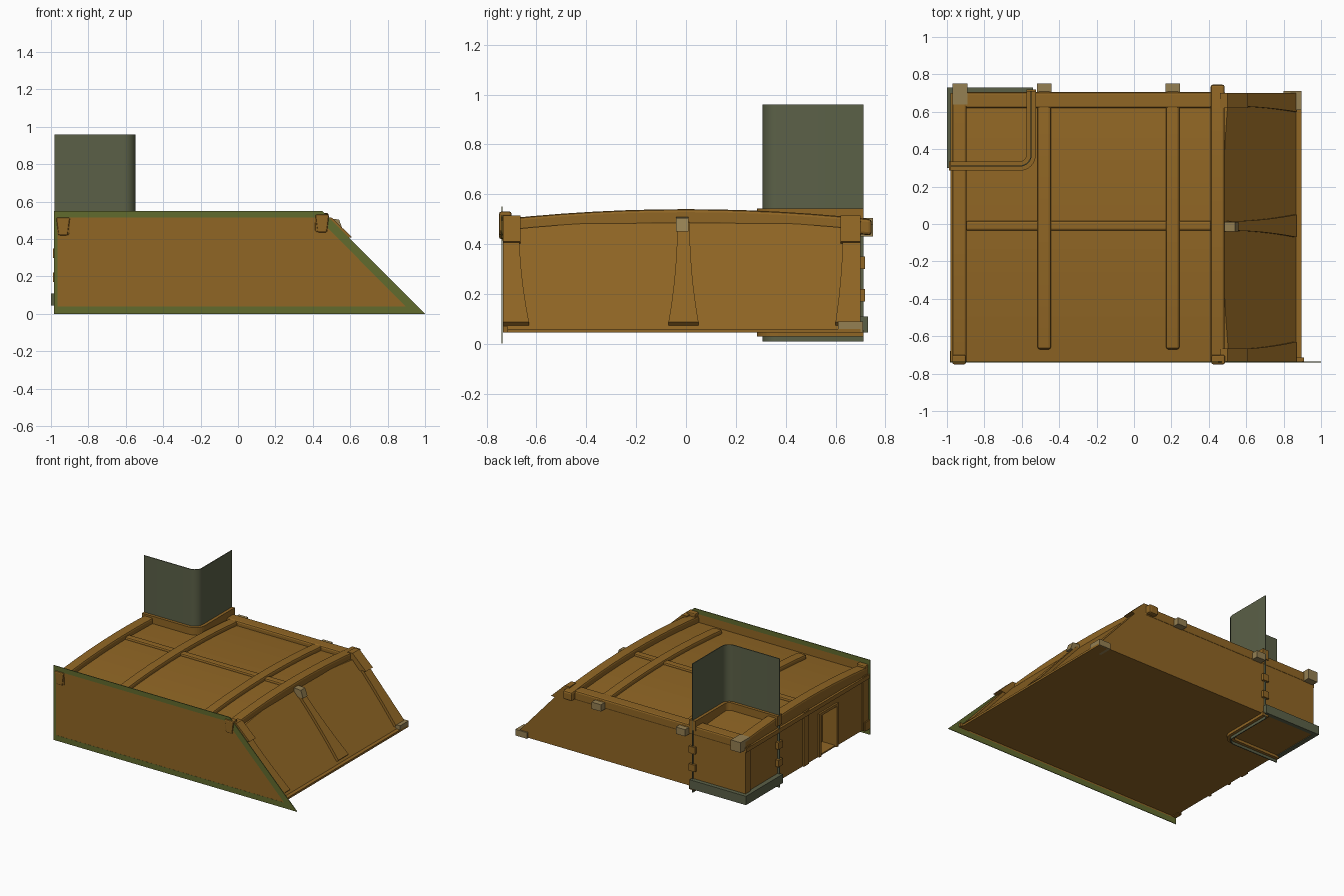
import bpy, bmesh, math

cube = bpy.data.objects.get("Cube")
if cube:
    bpy.data.objects.remove(cube, do_unlink=True)


def material(name, rgb):
    m = bpy.data.materials.new(name)
    m.use_nodes = True
    m.diffuse_color = (*rgb, 1)
    m.node_tree.nodes["Principled BSDF"].inputs["Base Color"].default_value = (*rgb, 1)
    return m


BROWN = material("brown_wood", (0.28, 0.133, 0.018))
TAN = material("pale_tan", (0.30, 0.215, 0.085))
GREEN = material("olive_green", (0.12, 0.145, 0.027))
GREY = material("grey_green", (0.105, 0.118, 0.064))


def loft(name, rings, mat, bevel=0, closed=False):
    """Skin matching rings of points, capping the ends unless closed."""
    bm = bmesh.new()
    vs = [[bm.verts.new(p) for p in r] for r in rings]
    n = len(vs[0])
    pairs = list(zip(vs, vs[1:])) + ([(vs[-1], vs[0])] if closed else [])
    for a, b in pairs:
        for i in range(n):
            j = (i + 1) % n
            bm.faces.new((a[i], a[j], b[j], b[i]))
    if not closed:
        bm.faces.new(vs[0])
        bm.faces.new(vs[-1])
    bmesh.ops.recalc_face_normals(bm, faces=bm.faces)
    me = bpy.data.meshes.new(name)
    bm.to_mesh(me)
    bm.free()
    ob = bpy.data.objects.new(name, me)
    bpy.context.collection.objects.link(ob)
    me.materials.append(mat)
    if bevel:
        mod = ob.modifiers.new("soft_edges", "BEVEL")
        mod.width, mod.segments = bevel, 2
        mod.limit_method = "ANGLE"
    return ob


def box(name, x, y, z, mat=BROWN, bevel=0):
    ring = lambda h: [(x[0], y[0], h), (x[1], y[0], h), (x[1], y[1], h), (x[0], y[1], h)]
    return loft(name, [ring(z[0]), ring(z[1])], mat, bevel)


def slab(name, profile, y0, y1, mat=BROWN, bevel=0):
    """Extrude an x-z profile along y."""
    return loft(name, [[(x, y, z) for x, z in profile] for y in (y0, y1)], mat, bevel)


def roof(y):
    """Gently arched roof height."""
    return 0.495 - 0.04 * (y / 0.74) ** 2


def steps(a, b, n=12):
    return [a + (b - a) * i / n for i in range(n + 1)]


# Closed body with an arched roof and a sloping end
body = loft("body", [[(-0.965, y, 0.05), (0.875, y, 0.05), (0.875 - (roof(y) - 0.05) * 0.9, y, roof(y)),
                      (-0.965, y, roof(y))] for y in steps(-0.735, 0.70)], BROWN)

# Doorway cut into the upright end
cutter = box("door_cutter", (-1.1, -0.86), (-0.36, -0.18), (0.06, 0.35))
mod = body.modifiers.new("doorway", "BOOLEAN")
mod.object, mod.operation, mod.solver = cutter, "DIFFERENCE", "EXACT"
bpy.context.view_layer.objects.active = body
bpy.ops.object.modifier_apply(modifier="doorway")
bpy.data.objects.remove(cutter, do_unlink=True)
for side, y in (("front", -0.38), ("back", -0.18)):
    box("door_jamb_" + side, (-0.978, -0.955), (y, y + 0.02), (0.05, 0.37))
box("door_lintel", (-0.978, -0.955), (-0.38, -0.16), (0.35, 0.37))

# Front panel with its flat green border
outer = [(-0.985, 0), (1, 0), (0.45, 0.55), (-0.985, 0.55)]
inner = [(-0.965, 0.04), (0.895, 0.04), (0.425, 0.515), (-0.965, 0.515)]
slab("front_panel", inner, -0.740, -0.736)
loft("front_border", [[(x, y, z) for x, z in p] for p, y in
                      ((outer, -0.736), (outer, -0.741), (inner, -0.741), (inner, -0.736))],
     GREEN, closed=True)


# Beams across the roof, following the arch
def cross_beam(name, x0, x1, y0, y1, low, high):
    rings = [[(x0, y, roof(y) + low), (x1, y, roof(y) + low),
              (x1, y, roof(y) + high), (x0, y, roof(y) + high)] for y in steps(y0, y1)]
    return loft(name, rings, BROWN, 0.012)


cross_beam("ridge_beam_slope_end", 0.41, 0.485, -0.745, 0.745, -0.02, 0.045)
cross_beam("ridge_beam_upright_end", -0.97, -0.895, -0.745, 0.66, -0.035, 0.04)
for i, x in enumerate((-0.48, 0.207)):
    cross_beam(f"rafter_{i + 1}", x - 0.036, x + 0.036, -0.67, 0.71, -0.02, 0.03)
    box(f"rafter_peg_{i + 1}", (x - 0.038, x + 0.038), (0.69, 0.75), (0.43, 0.48), TAN)
box("centre_beam", (-0.90, 0.45), (-0.035, 0.015), (0.47, 0.512), bevel=0.01)
box("back_eave_beam", (-0.97, 0.49), (0.62, 0.705), (0.43, 0.50), bevel=0.012)
box("corner_peg_back", (-0.97, -0.89), (0.64, 0.75), (0.43, 0.505), TAN)

# Beam ends showing on the front panel
for i, (x, z) in enumerate(((-0.935, 0.42), (0.45, 0.435))):
    slab(f"front_beam_end_{i + 1}", [(x - 0.025, z), (x + 0.025, z), (x + 0.037, z + 0.095),
                                     (x - 0.037, z + 0.095)], -0.75, -0.70, bevel=0.008)


# Ribs down the slope, flaring toward the floor
def slope_rib(name, left, right, flare_left, flare_right):
    rings = []
    for t in steps(0, 1, 8):
        x, z = 0.49 + 0.36 * t, 0.47 - 0.40 * t
        a, b = left - flare_left * t * t, right + flare_right * t * t
        rings.append([(x - 0.02, a, z - 0.02), (x - 0.02, b, z - 0.02),
                      (x + 0.018, b, z + 0.018), (x + 0.018, a, z + 0.018)])
    loft(name, rings, BROWN)


slope_rib("slope_rib_front", -0.735, -0.67, 0, 0.04)
slope_rib("slope_rib_centre", -0.035, 0.015, 0.035, 0.035)
slope_rib("slope_rib_back", 0.63, 0.70, 0.03, 0)

# Overhanging brackets at the top of the slope
bracket = [(0.47, 0.44), (0.54, 0.40), (0.61, 0.41), (0.50, 0.515), (0.46, 0.515)]
slab("slope_bracket_front", bracket, -0.735, -0.665)
slab("slope_bracket_back", bracket, 0.62, 0.70)
slab("slope_bracket_centre", [(0.47, 0.45), (0.56, 0.45), (0.54, 0.505), (0.47, 0.51)],
     -0.04, 0.01, TAN)

# Floor edge strip and foot blocks
box("slope_sill", (0.82, 0.895), (-0.735, 0.70), (0.045, 0.06))
box("slope_foot_back", (0.80, 0.895), (0.61, 0.71), (0.045, 0.09), TAN)
box("slope_foot_front", (0.84, 0.91), (-0.735, -0.715), (0.045, 0.07))

# Posts and rail on the upright end
for label, y in (("front", -0.70), ("centre", -0.01), ("back", 0.67)):
    box("end_post_" + label, (-0.976, -0.96), (y - 0.03, y + 0.03), (0.05, 0.45))
box("end_rail", (-0.982, -0.96), (-0.74, 0.70), (0.415, 0.445))
box("end_foot_front", (-0.985, -0.95), (-0.735, -0.68), (0.045, 0.11))


# L-shaped bands around the tall corner screen
def l_path(offset, radius):
    cx, cy, r = -0.55 - radius, 0.31 + radius, radius + offset
    arc = [(cx + r * math.sin(a), cy - r * math.cos(a)) for a in steps(0, math.pi / 2, 8)]
    return [(-0.982, 0.31 - offset)] + arc + [(-0.55 + offset, 0.712)]


def l_band(name, width, radius, z0, z1, mat):
    rings = [[(*p, z0), (*q, z0), (*q, z1), (*p, z1)]
             for p, q in zip(l_path(-width / 2, radius), l_path(width / 2, radius))]
    return loft(name, rings, mat)


screen = l_band("corner_screen", 0.006, 0.06, 0.01, 0.96, GREY)
bpy.context.view_layer.objects.active = screen
screen.select_set(True)
bpy.ops.object.shade_smooth_by_angle(angle=math.radians(30))
screen.select_set(False)
l_band("screen_collar_top", 0.05, 0.06, 0.47, 0.543, BROWN)
l_band("screen_collar_bottom", 0.05, 0.06, 0.03, 0.055, BROWN)

# Grey band low around the outside corner, with small clips
box("outer_band_end", (-1.0, -0.965), (0.30, 0.73), (0.045, 0.11), GREY)
box("outer_band_back", (-1.0, -0.54), (0.70, 0.73), (0.045, 0.11), GREY)
for i, z in enumerate((0.17, 0.30)):
    box(f"clip_end_{i + 1}", (-0.99, -0.96), (0.285, 0.335), (z, z + 0.05))
    box(f"clip_back_{i + 1}", (-0.575, -0.525), (0.69, 0.718), (z, z + 0.05))
